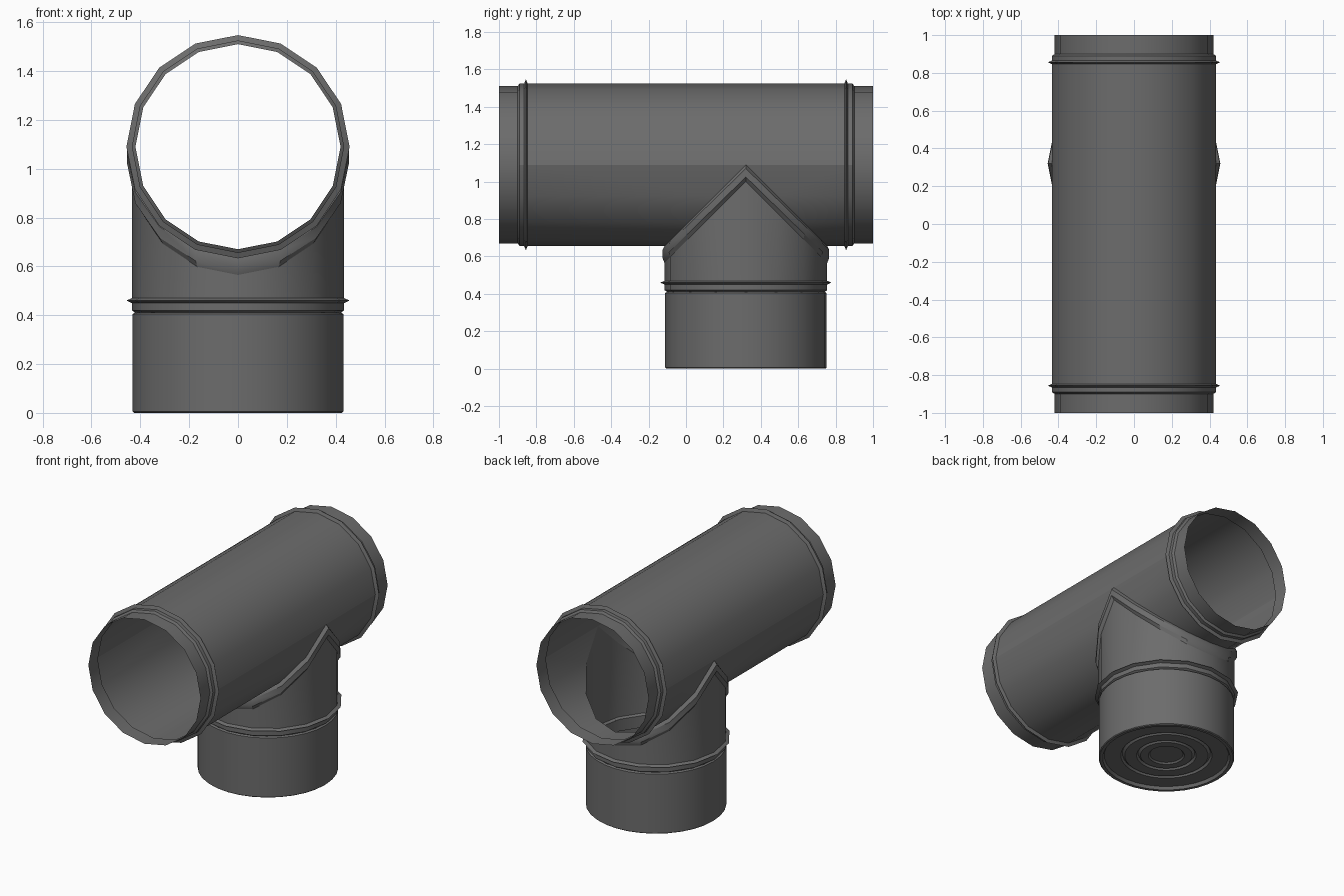
import bpy, bmesh, math

if "Cube" in bpy.data.objects:
    bpy.data.objects.remove(bpy.data.objects["Cube"])

N, R = 16, 0.435          # pipe sides and radius
ZC, YB = 1.09, 0.32       # main pipe axis height, branch axis position

mat = bpy.data.materials.new("dark grey metal")
mat.diffuse_color = (0.15, 0.15, 0.15, 1)
mat.use_nodes = True
mat.node_tree.nodes["Principled BSDF"].inputs["Base Color"].default_value = mat.diffuse_color


def finish(name, rows, closed=True, cap=False):
    """Skin rows of points into a smooth shaded object."""
    bm = bmesh.new()
    vr = [[bm.verts.new(p) for p in row] for row in rows]
    for a, b in zip(vr, vr[1:]):
        n = len(a)
        for i in range(n if closed else n - 1):
            j = (i + 1) % n
            bm.faces.new((a[i], a[j], b[j], b[i]))
    if cap:
        bm.faces.new(vr[-1])
    bmesh.ops.remove_doubles(bm, verts=bm.verts[:], dist=1e-4)
    bmesh.ops.recalc_face_normals(bm, faces=bm.faces[:])
    me = bpy.data.meshes.new(name)
    bm.to_mesh(me)
    bm.free()
    me.materials.append(mat)
    ob = bpy.data.objects.new(name, me)
    bpy.context.collection.objects.link(ob)
    bpy.context.view_layer.objects.active = ob
    ob.select_set(True)
    bpy.ops.object.shade_smooth_by_angle(angle=math.radians(32))
    ob.select_set(False)
    return ob


def ang(n):
    return [2 * math.pi * i / n for i in range(n)]


def ring_y(r, y):
    return [(r * math.cos(t), y, ZC + r * math.sin(t)) for t in ang(N)]


def ring_z(r, z, n=N):
    return [(r * math.cos(t), YB + r * math.sin(t), z) for t in ang(n)]


def saddle(rx, ry, dz):
    """Loop round the branch following the mitred joint."""
    return [(rx * math.cos(t), YB + ry * math.sin(t),
             ZC - R * abs(math.sin(t)) + dz) for t in ang(N)]


# main pipe: full upper half, lower half split around the branch opening
E = 0.89
half = [math.pi * i / (N // 2) for i in range(N // 2 + 1)]


def arc(sign, yfun):
    return [(R * math.cos(t), yfun(t), ZC + sign * R * math.sin(t)) for t in half]


finish("main_pipe_top", [arc(1, lambda t: -E), arc(1, lambda t: E)], closed=False)
for s, label in ((-1, "front"), (1, "back")):
    finish("main_pipe_bottom_" + label,
           [arc(-1, lambda t: s * E), arc(-1, lambda t: YB + s * R * math.sin(t))],
           closed=False)
    # narrowed spigot and raised bead at each end
    finish("spigot_" + label,
           [ring_y(r, s * y) for r, y in ((R, E), (0.42, 0.9), (0.42, 1.0))])
    finish("bead_" + label,
           [ring_y(r, s * y) for r, y in ((R, 0.847), (0.457, 0.856), (R, 0.865))])

# branch pipe, with its bead and the raised joint band
finish("branch_pipe", [saddle(R, R, 0), ring_z(R, 0.42), ring_z(0.42, 0.41), ring_z(0.42, 0.33)])
finish("branch_bead", [ring_z(r, z) for r, z in ((R, 0.45), (0.457, 0.46), (R, 0.47))])
finish("joint_band", [saddle(R, R, 0), saddle(0.455, 0.445, -0.02),
                      saddle(0.455, 0.445, -0.065), saddle(R, R, -0.09)])

# end cap with stepped concentric rings underneath
cap = [(0.42, 0.412), (0.431, 0.405), (0.431, 0.005), (0.425, 0), (0.405, 0), (0.395, 0.02),
       (0.29, 0.02), (0.28, 0.035), (0.265, 0.02), (0.19, 0.02), (0.18, 0.035),
       (0.165, 0.02), (0.115, 0.02), (0.105, 0.03)]
finish("end_cap", [ring_z(r, z, 32) for r, z in cap], cap=True)
